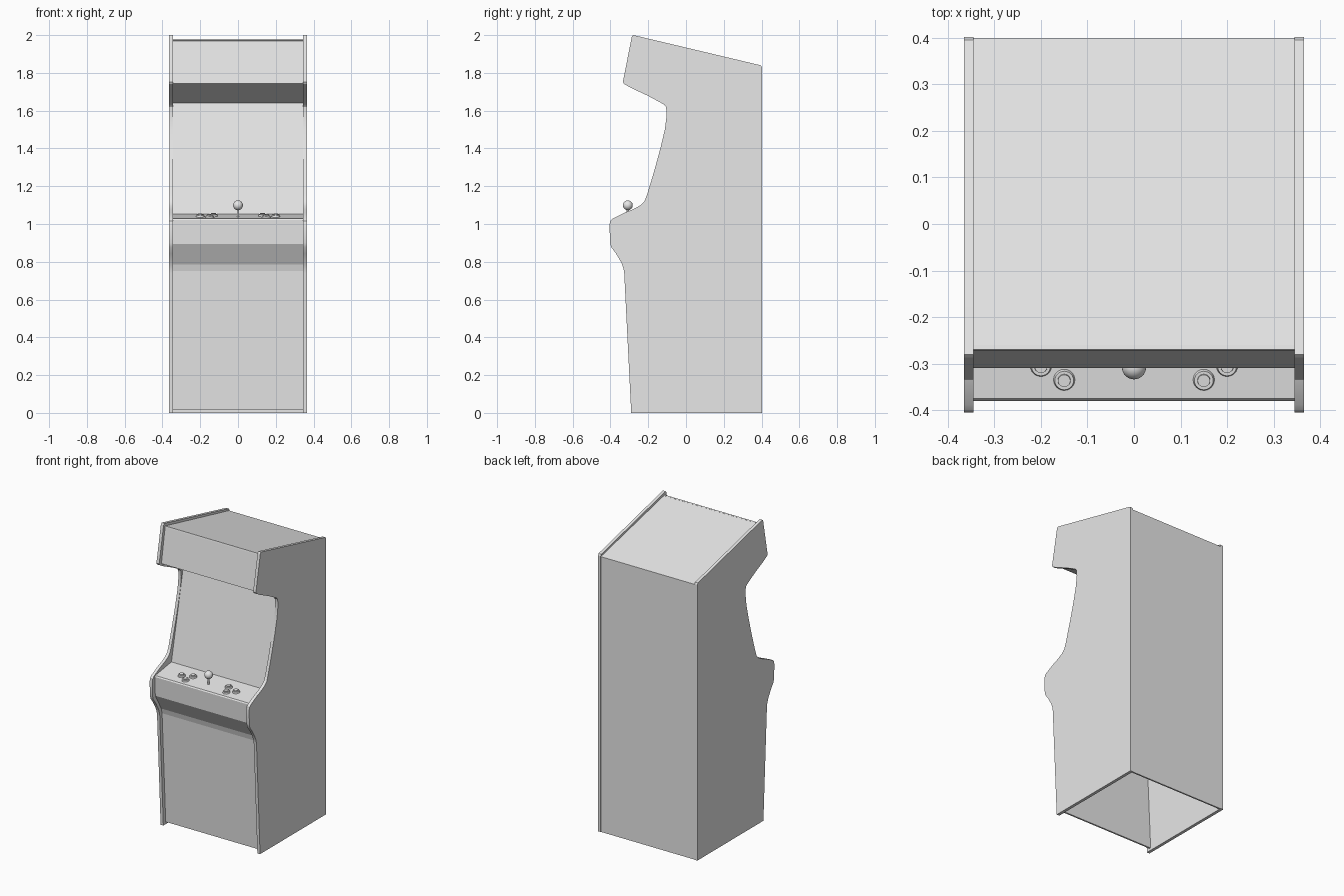
import bpy, bmesh, math
from mathutils import Matrix, Vector

if "Cube" in bpy.data.objects:
    bpy.data.objects.remove(bpy.data.objects["Cube"])

grey = bpy.data.materials.new("light_grey")
grey.diffuse_color = (0.8, 0.8, 0.8, 1)
grey.use_nodes = True
grey.node_tree.nodes["Principled BSDF"].inputs["Base Color"].default_value = grey.diffuse_color


def finish(name, bm, smooth=True):
    bmesh.ops.recalc_face_normals(bm, faces=bm.faces) if smooth else None
    me = bpy.data.meshes.new(name)
    bm.to_mesh(me)
    bm.free()
    me.materials.append(grey)
    ob = bpy.data.objects.new(name, me)
    bpy.context.collection.objects.link(ob)
    if smooth:
        bpy.ops.object.select_all(action='DESELECT')
        ob.select_set(True)
        bpy.context.view_layer.objects.active = ob
        bpy.ops.object.shade_smooth_by_angle(angle=math.radians(30))
    return ob


# Side panels: one (y, z) outline extruded to board thickness
OUTLINE = [(-0.29, 0), (0.402, 0), (0.402, 1.83), (0.396, 1.84), (-0.27, 1.998),
           (-0.28, 2.0), (-0.287, 1.992), (-0.334, 1.752), (-0.329, 1.742),
           (-0.29, 1.72), (-0.2, 1.678), (-0.115, 1.632), (-0.106, 1.62), (-0.102, 1.58),
           (-0.112, 1.5), (-0.137, 1.395), (-0.17, 1.275), (-0.206, 1.156),
           (-0.22, 1.12), (-0.243, 1.098), (-0.28, 1.078), (-0.325, 1.06), (-0.388, 1.028),
           (-0.401, 1.015), (-0.405, 0.995), (-0.402, 0.9), (-0.396, 0.878),
           (-0.37, 0.843), (-0.342, 0.795), (-0.331, 0.765), (-0.327, 0.74)]


def side_panel(name, x0, x1):
    bm = bmesh.new()
    face = bm.faces.new([bm.verts.new((x0, y, z)) for y, z in OUTLINE])
    out = bmesh.ops.extrude_face_region(bm, geom=[face])
    moved = [v for v in out["geom"] if isinstance(v, bmesh.types.BMVert)]
    bmesh.ops.translate(bm, verts=moved, vec=(x1 - x0, 0, 0))
    finish(name, bm)


side_panel("left_side_panel", -0.365, -0.345)
side_panel("right_side_panel", 0.345, 0.365)


# Boards between the sides: a (y, z) path swept across the width
def board(name, path):
    bm = bmesh.new()
    rows = [[bm.verts.new((x, y, z)) for x in (-0.345, 0.345)] for y, z in path]
    for a, b in zip(rows, rows[1:]):
        bm.faces.new((a[0], a[1], b[1], b[0]))
    ob = finish(name, bm, False)
    mod = ob.modifiers.new("thickness", 'SOLIDIFY')
    mod.thickness = 0.01
    mod.offset = -1


board("lower_front_board", [(-0.265, 0.015), (-0.303, 0.75), (-0.312, 0.785), (-0.374, 0.893)])
board("control_front", [(-0.374, 0.893), (-0.38, 1.02), (-0.375, 1.028)])
board("control_panel", [(-0.375, 1.028), (-0.205, 1.053)])
board("screen", [(-0.205, 1.053), (-0.08, 1.64)])
board("marquee_underside", [(-0.08, 1.64), (-0.31, 1.745)])
board("marquee", [(-0.31, 1.745), (-0.27, 1.98)])
board("roof", [(-0.27, 1.98), (0.4, 1.826)])
board("back_board", [(0.4, 1.826), (0.4, 0.0)])

# Controls sit on the sloping control panel
TILT = math.atan2(0.025, 0.17)


def on_panel(x, y, lift):
    base = Vector((x, y, 1.028 + (y + 0.375) * 0.025 / 0.17))
    rot = Matrix.Rotation(TILT, 4, 'X')
    return Matrix.Translation(base + rot @ Vector((0, 0, lift))) @ rot


def button(name, x, y):
    bm = bmesh.new()
    for r, h in ((0.023, 0.01), (0.015, 0.016)):
        bmesh.ops.create_cone(bm, cap_ends=True, segments=24, radius1=r, radius2=r * 0.88,
                              depth=h, matrix=on_panel(x, y, h / 2))
    finish(name, bm)


for side, s in (("left", -1), ("right", 1)):
    for i, (x, y) in enumerate([(0.2, -0.305), (0.15, -0.335), (0.13, -0.283)]):
        button(f"{side}_button_{i + 1}", s * x, y)

# Joystick: shaft and ball
bm = bmesh.new()
bmesh.ops.create_cone(bm, cap_ends=True, segments=16, radius1=0.006, radius2=0.006,
                      depth=0.05, matrix=Matrix.Translation((0, -0.308, 1.06)))
finish("joystick_shaft", bm)
bm = bmesh.new()
bmesh.ops.create_uvsphere(bm, u_segments=24, v_segments=14, radius=0.026,
                          matrix=Matrix.Translation((0, -0.308, 1.099)))
finish("joystick_ball", bm)
